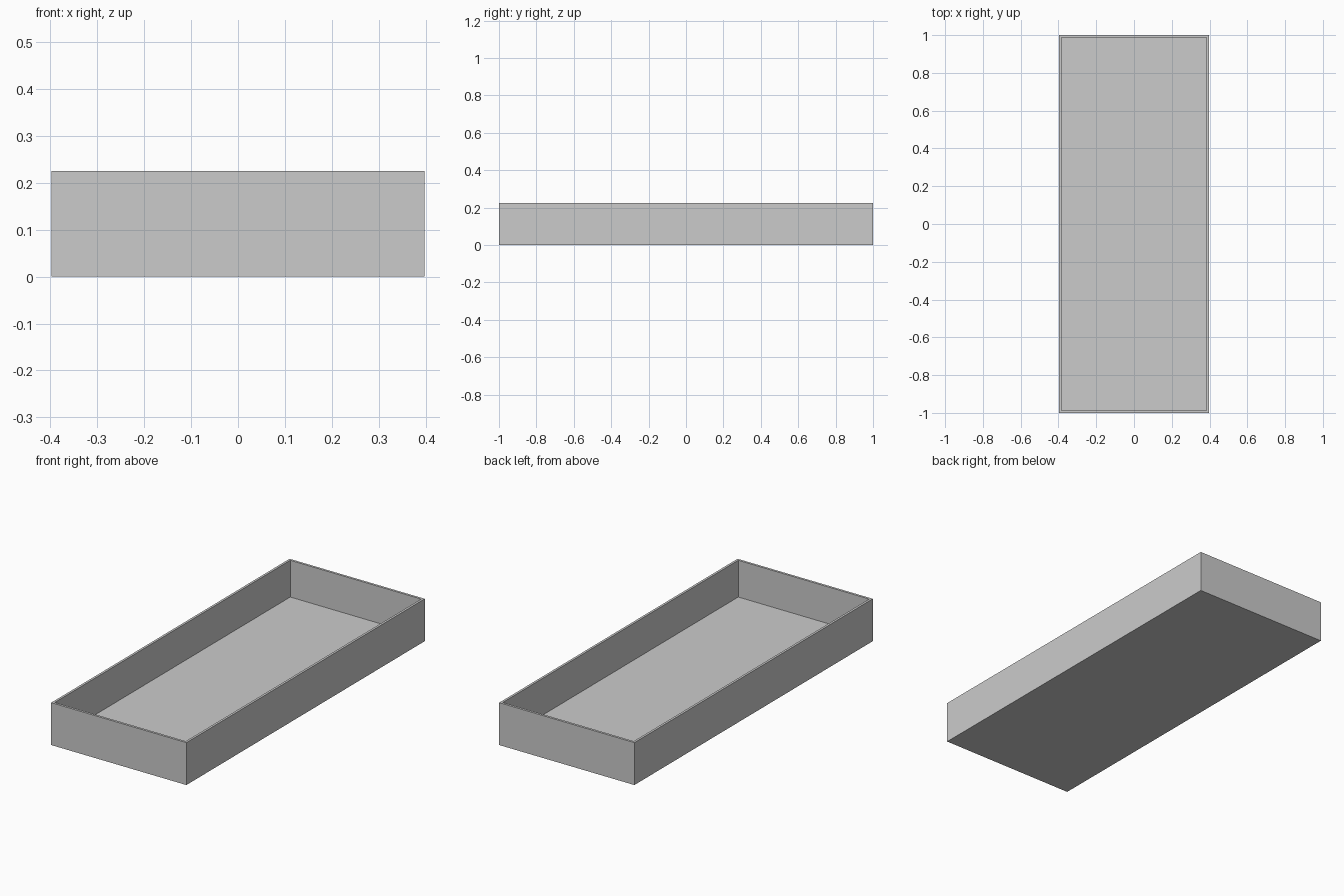
import bpy
import bmesh

if "Cube" in bpy.data.objects:
    bpy.data.objects.remove(bpy.data.objects["Cube"])

HALF_X, HALF_Y, HEIGHT = 0.397, 1.0, 0.225
WALL, FLOOR = 0.0125, 0.03

# Tray: a box whose top face is inset for the rim and pushed down for the floor
bm = bmesh.new()
bmesh.ops.create_cube(bm, size=1)
for v in bm.verts:
    v.co = (v.co.x * 2 * HALF_X, v.co.y * 2 * HALF_Y, (v.co.z + 0.5) * HEIGHT)
bm.normal_update()
top = max(bm.faces, key=lambda f: f.calc_center_median().z)
bmesh.ops.inset_region(bm, faces=[top], thickness=WALL, use_even_offset=True)
for v in top.verts:
    v.co.z = HEIGHT

# Interior walls: extrude the inset face down to floor level
result = bmesh.ops.extrude_discrete_faces(bm, faces=[top])
for v in result["faces"][0].verts:
    v.co.z = FLOOR
bmesh.ops.recalc_face_normals(bm, faces=bm.faces)

mesh = bpy.data.meshes.new("open_tray")
bm.to_mesh(mesh)
bm.free()
tray = bpy.data.objects.new("open_tray", mesh)
bpy.context.collection.objects.link(tray)
